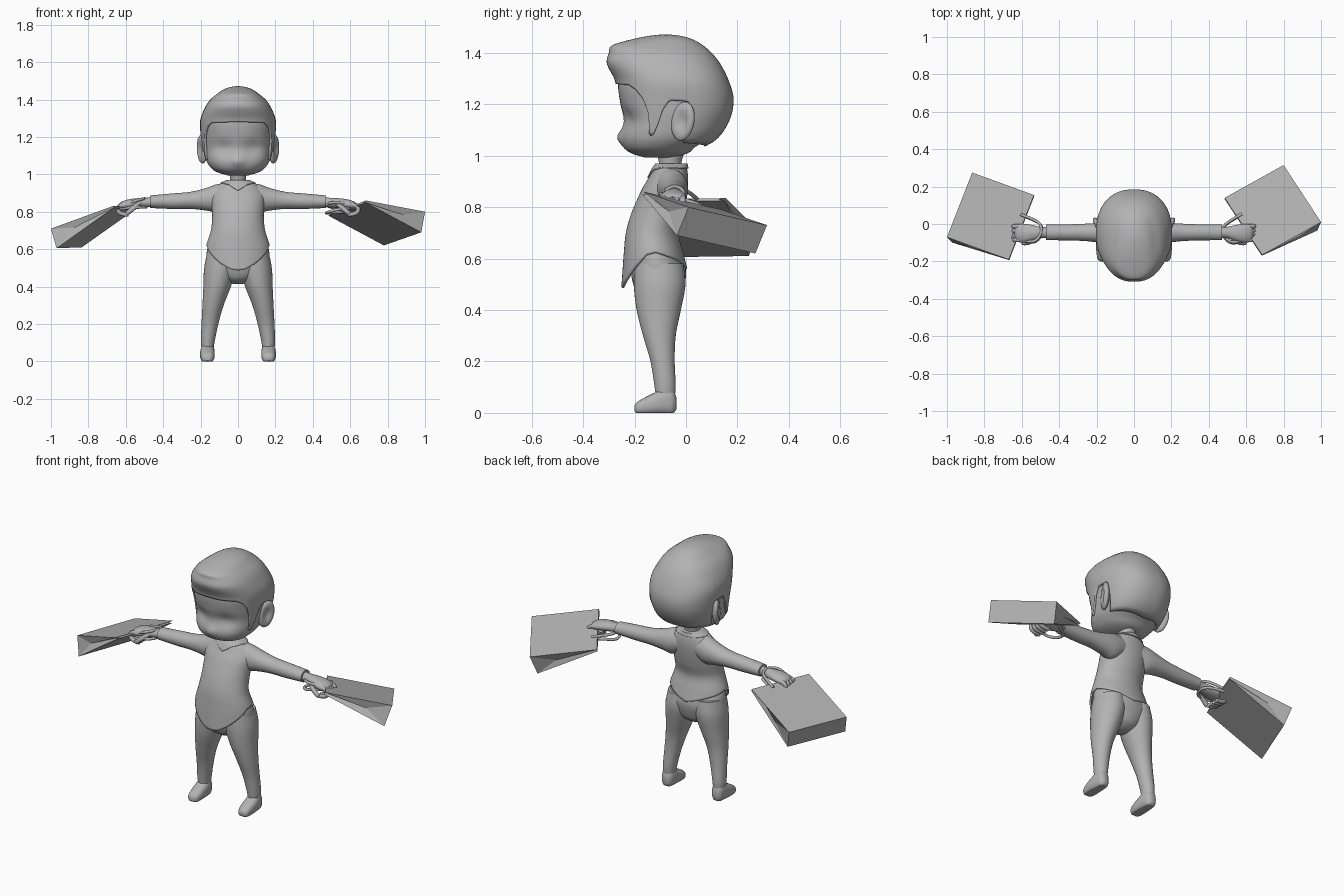
import bpy
import bmesh
from math import sin, cos, pi, exp, radians
from mathutils import Vector, Matrix

if "Cube" in bpy.data.objects:
    bpy.data.objects.remove(bpy.data.objects["Cube"])

grey = bpy.data.materials.new("clay grey")
grey.use_nodes = True
grey.diffuse_color = (0.45, 0.45, 0.45, 1)
grey.node_tree.nodes["Principled BSDF"].inputs["Base Color"].default_value = (0.45, 0.45, 0.45, 1)


def add_object(name, bm, smooth=True, mirror=False, thick=0):
    mesh = bpy.data.meshes.new(name)
    bm.to_mesh(mesh)
    bm.free()
    mesh.materials.append(grey)
    for face in mesh.polygons:
        face.use_smooth = smooth
    if smooth:
        mesh.set_sharp_from_angle(angle=radians(50))
    ob = bpy.data.objects.new(name, mesh)
    bpy.context.collection.objects.link(ob)
    if thick:
        mod = ob.modifiers.new("thickness", 'SOLIDIFY')
        mod.thickness = thick
        mod.offset = -1
    if mirror:
        ob.modifiers.new("mirror", 'MIRROR').use_mirror_merge = False
    return ob


def interp(table, t, smooth=True):
    """Values of a table at t; the first column is the key."""
    t = min(max(t, table[0][0]), table[-1][0])
    i = 0
    while i < len(table) - 2 and t > table[i + 1][0]:
        i += 1
    a, b = table[i], table[i + 1]
    before, after = table[max(i - 1, 0)], table[min(i + 2, len(table) - 1)]
    h = b[0] - a[0]
    s = (t - a[0]) / h
    out = []
    for k in range(1, len(a)):
        value = a[k] + (b[k] - a[k]) * s
        if smooth:
            m0 = (b[k] - before[k]) / (b[0] - before[0]) * h
            m1 = (after[k] - a[k]) / (after[0] - a[0]) * h
            d = b[k] - a[k]
            value += s * (1 - s) * ((1 - s) * (m0 - d) - s * (m1 - d))
        out.append(value)
    return out


def loft(name, table, axes=(0, 1, 2), low=None, n=40, m=24, power=2.0,
         grow=0, ease=1.0, fix=None, thick=0, mirror=False):
    """Skin of oval sections; rows are (position, min, max, min, max).
    low gives an open lower hem as (degrees from the front, height)."""
    bm = bmesh.new()
    top, bottom = table[-1][0], table[0][0]
    rings = []
    for j in range(m + 1):
        ring = []
        for i in range(n):
            phi = 2 * pi * i / n
            end = bottom
            if low:
                end = interp(low, min(360 * i / n, 360 - 360 * i / n), False)[0]
            t = top + (end - top) * (j / m) ** ease
            a0, a1, b0, b1 = interp(table, t)
            s, c = sin(phi), -cos(phi)
            s = abs(s) ** (2 / power) * (1 if s > 0 else -1)
            c = abs(c) ** (2 / power) * (1 if c > 0 else -1)
            p = Vector()
            p[axes[0]] = (a0 + a1) / 2 + s * ((a1 - a0) / 2 + grow)
            p[axes[1]] = (b0 + b1) / 2 + c * ((b1 - b0) / 2 + grow)
            p[axes[2]] = t
            ring.append(bm.verts.new(fix(p) if fix else p))
        rings.append(ring)
    for upper, lower in zip(rings, rings[1:]):
        for i in range(n):
            k = (i + 1) % n
            bm.faces.new((upper[i], lower[i], lower[k], upper[k]))
    bm.faces.new(rings[0])
    if not low:
        bm.faces.new(rings[-1][::-1])
        bmesh.ops.recalc_face_normals(bm, faces=bm.faces)
    return add_object(name, bm, mirror=mirror, thick=thick)


def tube(name, points, radius):
    curve = bpy.data.curves.new(name, 'CURVE')
    curve.dimensions = '3D'
    curve.bevel_depth = radius
    curve.bevel_resolution = 3
    curve.use_fill_caps = True
    spline = curve.splines.new('NURBS')
    spline.points.add(len(points) - 1)
    for point, co in zip(spline.points, points):
        point.co = (*co, 1)
    spline.order_u = 3
    spline.use_endpoint_u = True
    curve.materials.append(grey)
    ob = bpy.data.objects.new(name, curve)
    bpy.context.collection.objects.link(ob)


# Head with nose and eye hollows
def face_shape(p):
    if p.y < -0.1:
        p.y -= 0.018 * exp(-(p.x / 0.03) ** 2 - ((p.z - 1.07) / 0.03) ** 2)
        p.y += 0.016 * exp(-((abs(p.x) - 0.08) / 0.05) ** 2 - ((p.z - 1.14) / 0.045) ** 2)
    return p


loft("head", [(0.993, -.05, .05, -.16, -.05), (1.01, -.11, .11, -.215, .01),
              (1.03, -.14, .14, -.238, .03), (1.07, -.168, .168, -.25, .09),
              (1.14, -.182, .182, -.243, .145), (1.2, -.187, .187, -.255, .16),
              (1.28, -.185, .185, -.264, .145), (1.35, -.155, .155, -.25, .11),
              (1.42, -.07, .07, -.18, .03)], n=64, m=36, power=2.3, fix=face_shape)

# Hair shell with fringe, sideburns and swept front
loft("hair", [(1.01, -.13, .13, -.25, .02), (1.06, -.172, .172, -.265, .115),
              (1.14, -.192, .192, -.265, .17), (1.22, -.201, .201, -.27, .185),
              (1.29, -.202, .202, -.276, .167), (1.36, -.175, .175, -.308, .132),
              (1.4, -.148, .148, -.3, .1), (1.43, -.112, .112, -.286, .065),
              (1.455, -.075, .075, -.2, .02), (1.468, -.035, .035, -.13, -.03),
              (1.472, -.004, .004, -.085, -.075)],
     low=[(0, 1.28), (42, 1.275), (52, 1.255), (60, 1.22), (66, 1.16), (69, 1.09), (72, 1.075),
          (76, 1.085), (79, 1.17), (86, 1.215), (102, 1.21), (110, 1.05), (180, 1.035)],
     n=144, m=36, power=2.3, ease=1.5, thick=0.015)

# Cupped ears
bm = bmesh.new()
bmesh.ops.create_uvsphere(bm, u_segments=28, v_segments=20, radius=1)
for v in bm.verts:
    if v.co.x > 0:
        v.co.x -= 0.9 * exp(-(v.co.y ** 2 + v.co.z ** 2) / 0.3)
bm.transform(Matrix.Translation((0.193, -0.012, 1.134)) @ Matrix.Rotation(radians(-25), 4, 'Z')
             @ Matrix.Rotation(-0.2, 4, 'X') @ Matrix.Diagonal((0.024, 0.048, 0.077, 1)))
add_object("ear", bm, mirror=True)

loft("neck", [(0.92, -.045, .045, -.11, -.01), (0.97, -.042, .042, -.105, -.018),
              (1.03, -.05, .05, -.12, .0)], m=10)

# Shirt with a pointed hem, and a collar lying on it
shirt = [(0.48, -.172, .172, -.252, .004), (0.55, -.18, .18, -.247, .006),
         (0.62, -.17, .17, -.242, -.01), (0.7, -.145, .145, -.234, -.028),
         (0.77, -.138, .138, -.215, -.01), (0.83, -.14, .14, -.19, .002),
         (0.88, -.142, .142, -.166, .008), (0.92, -.125, .125, -.142, .008),
         (0.95, -.095, .095, -.127, .004), (0.97, -.055, .055, -.113, .0)]
loft("shirt", shirt, n=72, m=36, thick=0.01,
     low=[(0, .487), (12, .49), (30, .52), (50, .565), (75, .615), (95, .625), (140, .595), (180, .56)])
loft("collar", shirt, n=64, m=8, grow=0.006, thick=0.006,
     low=[(0, .915), (25, .945), (60, .955), (180, .95)])

# Trousers
loft("hips", [(0.415, -.03, .03, -.14, -.07), (0.44, -.09, .09, -.18, -.03),
              (0.5, -.15, .15, -.205, -.006), (0.55, -.168, .168, -.215, .0),
              (0.61, -.162, .162, -.22, -.015), (0.68, -.135, .135, -.21, -.05)])
loft("trouser_leg", [(0.05, .132, .192, -.115, -.045), (0.1, .126, .198, -.122, -.04),
                     (0.2, .105, .195, -.138, -.044), (0.3, .077, .19, -.167, -.04),
                     (0.4, .038, .185, -.192, -.02), (0.5, .008, .181, -.203, -.002),
                     (0.58, .01, .165, -.2, -.01)], mirror=True)

# Shoes with flat soles
def flat_sole(p):
    p.z = max(p.z, 0)
    return p


loft("shoe", [(-.2, .15, .18, .005, .03), (-.19, .135, .193, -.005, .042),
              (-.16, .127, .2, -.008, .06), (-.12, .125, .203, -.008, .08),
              (-.08, .126, .2, -.008, .1), (-.05, .134, .193, -.005, .09),
              (-.037, .15, .178, .015, .06)], axes=(0, 2, 1), power=2.4, fix=flat_sole, mirror=True)

# Sleeves and hands
loft("sleeve", [(0.05, -.13, .0, .82, .95), (0.11, -.118, .008, .795, .948),
                (0.16, -.105, .008, .805, .93), (0.25, -.092, .002, .815, .907),
                (0.35, -.088, -.002, .815, .898), (0.47, -.086, -.003, .82, .887)],
     axes=(1, 2, 0), mirror=True)
loft("hand", [(0.42, -.074, -.016, .826, .88), (0.5, -.076, -.015, .823, .874),
              (0.54, -.09, -.006, .818, .872), (0.59, -.1, .0, .812, .865),
              (0.625, -.092, -.006, .812, .852), (0.638, -.07, -.03, .822, .84)],
     axes=(1, 2, 0), mirror=True)
for side, label in ((1, "left"), (-1, "right")):
    for i in range(4):
        y = -0.085 + 0.024 * i
        tube(f"{label}_finger_{i + 1}",
             [(side * x, y, z) for x, z in ((.59, .84), (.645, .835), (.64, .785), (.585, .785))], 0.012)
    tube(f"{label}_thumb", [(side * .53, -.075, .845), (side * .55, -.105, .825),
                            (side * .595, -.1, .79)], 0.013)


# Paper bags: back corner, width, depth and height vectors
def bag(label, corner, width, depth, height):
    a, u, t, h = (Vector(v) for v in (corner, width, depth, height))
    bm = bmesh.new()
    ends = []
    for base, inward in ((a, u), (a + u, -u)):
        fold = base + 0.35 * h + 0.34 * t
        points = (base, base + t, base + h + 0.1 * t, base + h + 0.05 * t + 0.08 * inward,
                  base + h, fold)
        ends.append([bm.verts.new(p) for p in points])
    for e in ends:
        for loop in ((0, 1, 5), (0, 5, 3, 4), (1, 2, 3, 5)):
            bm.faces.new([e[i] for i in loop])
    p, q = ends
    for i, k in ((0, 1), (1, 2), (4, 0)):
        bm.faces.new((p[i], p[k], q[k], q[i]))
    bm.faces.new((p[2], p[3], p[4], q[4], q[3], q[2]))
    bmesh.ops.recalc_face_normals(bm, faces=bm.faces)
    add_object(f"{label}_bag", bm, smooth=False)
    # Two rope handles
    out = h.normalized()
    for k, droop in ((0, 0.0), (1, 0.03)):
        root = a + h + 0.1 * k * t
        path = [(.33, -.03), (.33, .04), (.36, .1), (.5, .12), (.64, .1), (.67, .04), (.67, -.03)]
        tube(f"{label}_bag_handle_{k + 1}",
             [root + f * u + d * out - Vector((0, 0, droop * max(d, 0) / 0.1)) for f, d in path], 0.008)


bag("left", (1.0, .01, .8), (-.2, .305, -.07), (-.02, -.045, -.11), (-.315, -.175, .06))
bag("right", (-1.0, -.07, .71), (.135, .345, .005), (.03, -.03, -.105), (.33, -.12, .12))
